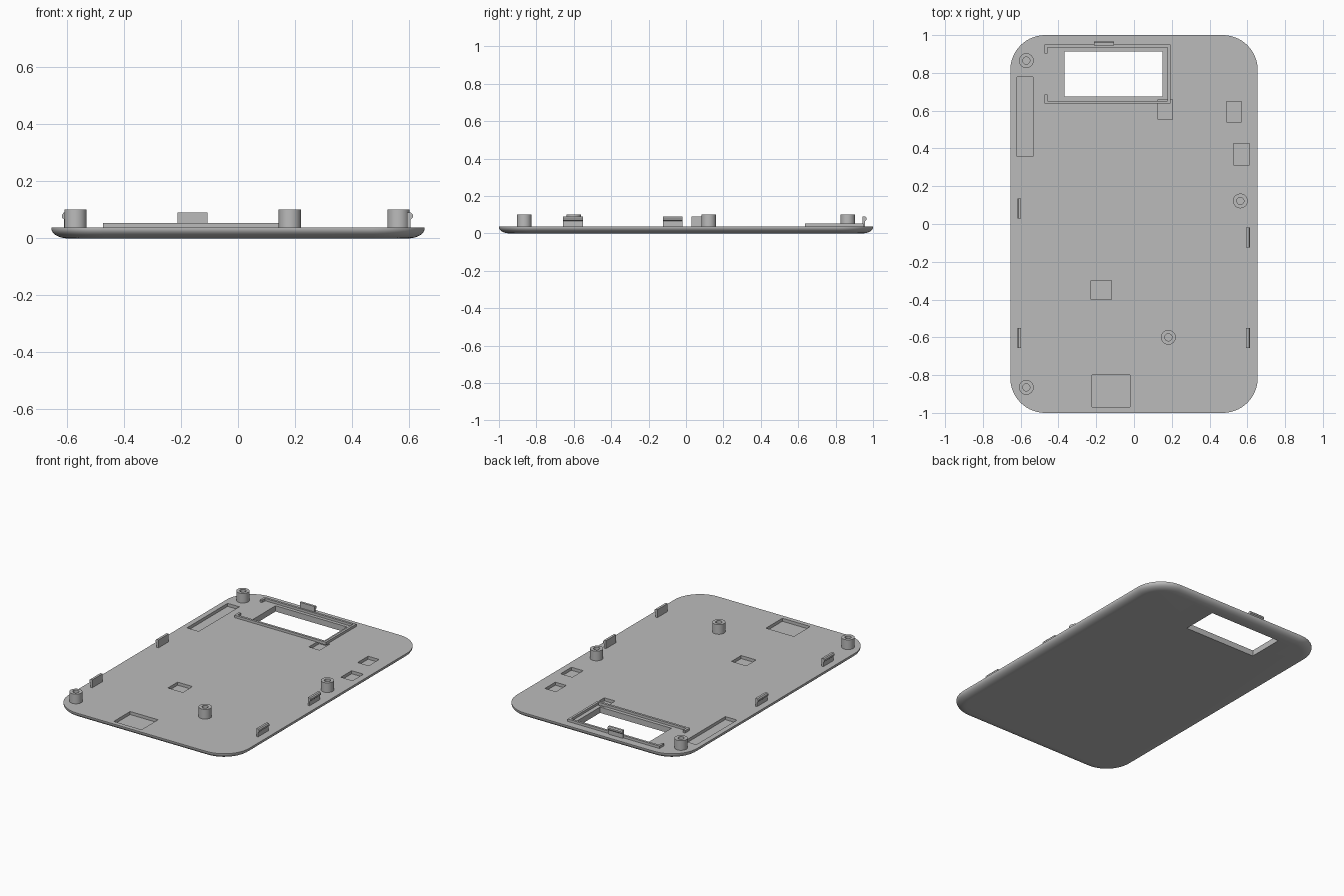
import bpy, bmesh, math

if "Cube" in bpy.data.objects:
    bpy.data.objects.remove(bpy.data.objects["Cube"])

TOP = 0.038          # upper face of the panel
grey = bpy.data.materials.new("plain grey")
grey.diffuse_color = (0.5, 0.5, 0.5, 1)
grey.use_nodes = True
grey.node_tree.nodes["Principled BSDF"].inputs["Base Color"].default_value = grey.diffuse_color


def finish(name, bm):
    bmesh.ops.recalc_face_normals(bm, faces=bm.faces[:])
    me = bpy.data.meshes.new(name)
    bm.to_mesh(me)
    bm.free()
    me.materials.append(grey)
    ob = bpy.data.objects.new(name, me)
    bpy.context.collection.objects.link(ob)
    return ob


def loft(name, rings):
    """Skin a stack of equal-length point rings and cap both ends."""
    bm = bmesh.new()
    loops = [[bm.verts.new(p) for p in ring] for ring in rings]
    n = len(loops[0])
    for a, b in zip(loops, loops[1:]):
        for i in range(n):
            j = (i + 1) % n
            bm.faces.new((a[i], a[j], b[j], b[i]))
    bm.faces.new(loops[0])
    bm.faces.new(loops[-1])
    return finish(name, bm)


def boxes(name, specs):
    """One object from boxes given as x0, x1, y0, y1, z0, z1."""
    bm = bmesh.new()
    for x0, x1, y0, y1, z0, z1 in specs:
        vs = bmesh.ops.create_cube(bm, size=1)["verts"]
        for v in vs:
            v.co = (x1 if v.co.x > 0 else x0,
                    y1 if v.co.y > 0 else y0,
                    z1 if v.co.z > 0 else z0)
    return finish(name, bm)


def smooth(ob, angle=35):
    bpy.ops.object.select_all(action='DESELECT')
    ob.select_set(True)
    bpy.context.view_layer.objects.active = ob
    bpy.ops.object.shade_smooth_by_angle(angle=math.radians(angle))


def rounded_rect(inset, z, hx=0.655, hy=1.0, r=0.185, seg=14):
    pts = []
    for k, (sx, sy) in enumerate([(1, 1), (-1, 1), (-1, -1), (1, -1)]):
        for i in range(seg + 1):
            a = math.pi / 2 * (k + i / seg)
            pts.append((sx * (hx - r) + (r - inset) * math.cos(a),
                        sy * (hy - r) + (r - inset) * math.sin(a), z))
    return pts


# Panel with a rounded lower edge
W, H, STEPS = 0.06, 0.034, 10
rings = []
for i in range(STEPS + 1):
    a = math.pi / 2 * i / STEPS
    rings.append(rounded_rect(W * (1 - math.sin(a)), H * (1 - math.cos(a))))
rings.append(rounded_rect(0, TOP))
panel = loft("back_panel", rings)

# Shallow pockets and the window opening
cutter = boxes("pocket_cutter", [
    (-0.62, -0.535, 0.357, 0.778, 0.018, 0.2),
    (0.127, 0.205, 0.553, 0.66, 0.018, 0.2),
    (0.49, 0.57, 0.54, 0.648, 0.018, 0.2),
    (0.527, 0.612, 0.313, 0.425, 0.018, 0.2),
    (-0.228, -0.12, -0.40, -0.30, 0.018, 0.2),
    (-0.222, -0.02, -0.97, -0.80, 0.018, 0.2),
    (-0.367, 0.151, 0.675, 0.913, -0.1, 0.2),
])
mod = panel.modifiers.new("pockets", 'BOOLEAN')
mod.operation = 'DIFFERENCE'
mod.solver = 'EXACT'
mod.object = cutter
bpy.context.view_layer.objects.active = panel
bpy.ops.object.modifier_apply(modifier=mod.name)
bpy.data.objects.remove(cutter)
smooth(panel)

# Raised rim round the window, open on the left between two hooks
X0, X1, Y0, Y1, T = -0.473, 0.193, 0.637, 0.95, 0.015
Z0, Z1 = TOP - 0.003, 0.054
boxes("window_rim", [
    (X0, X1, Y0, Y0 + T, Z0, Z1),
    (X0, X1, Y1 - T, Y1, Z0, Z1),
    (X1 - T, X1, Y0 + T, Y1 - T, Z0, Z1),
    (X0, X0 + T, Y0 + T, Y0 + 0.048, Z0, Z1),
    (X0, X0 + T, Y1 - 0.048, Y1 - T, Z0, Z1),
])


# Hollow screw posts
def circle(cx, cy, r, z, n=32):
    return [(cx + r * math.cos(2 * math.pi * i / n),
             cy + r * math.sin(2 * math.pi * i / n), z) for i in range(n)]


for i, (x, y) in enumerate([(-0.57, 0.865), (-0.57, -0.865),
                            (0.563, 0.122), (0.182, -0.60)]):
    post = loft(f"screw_post_{i + 1}", [
        circle(x, y, 0.039, TOP - 0.003), circle(x, y, 0.039, 0.101),
        circle(x, y, 0.019, 0.101), circle(x, y, 0.019, TOP + 0.002)])
    smooth(post)


# Snap clips: upright tab with a lip facing outward
CLIP = [(0, TOP - 0.004), (0.013, TOP - 0.004), (0.013, 0.066),
        (0.021, 0.073), (0.021, 0.083), (0.015, 0.09), (0, 0.09)]


def clip(name, base, mid, axis, side):
    rings = []
    for t in (mid - 0.053, mid + 0.053):
        rings.append([(side * (base + d), t, z) if axis == 'x'
                      else (t, side * (base + d), z) for d, z in CLIP])
    loft(name, rings)


clip("left_clip_rear", 0.597, 0.082, 'x', -1)
clip("left_clip_front", 0.597, -0.604, 'x', -1)
clip("right_clip_rear", 0.593, -0.071, 'x', 1)
clip("right_clip_front", 0.593, -0.604, 'x', 1)
clip("back_clip", 0.945, -0.16, 'y', 1)
